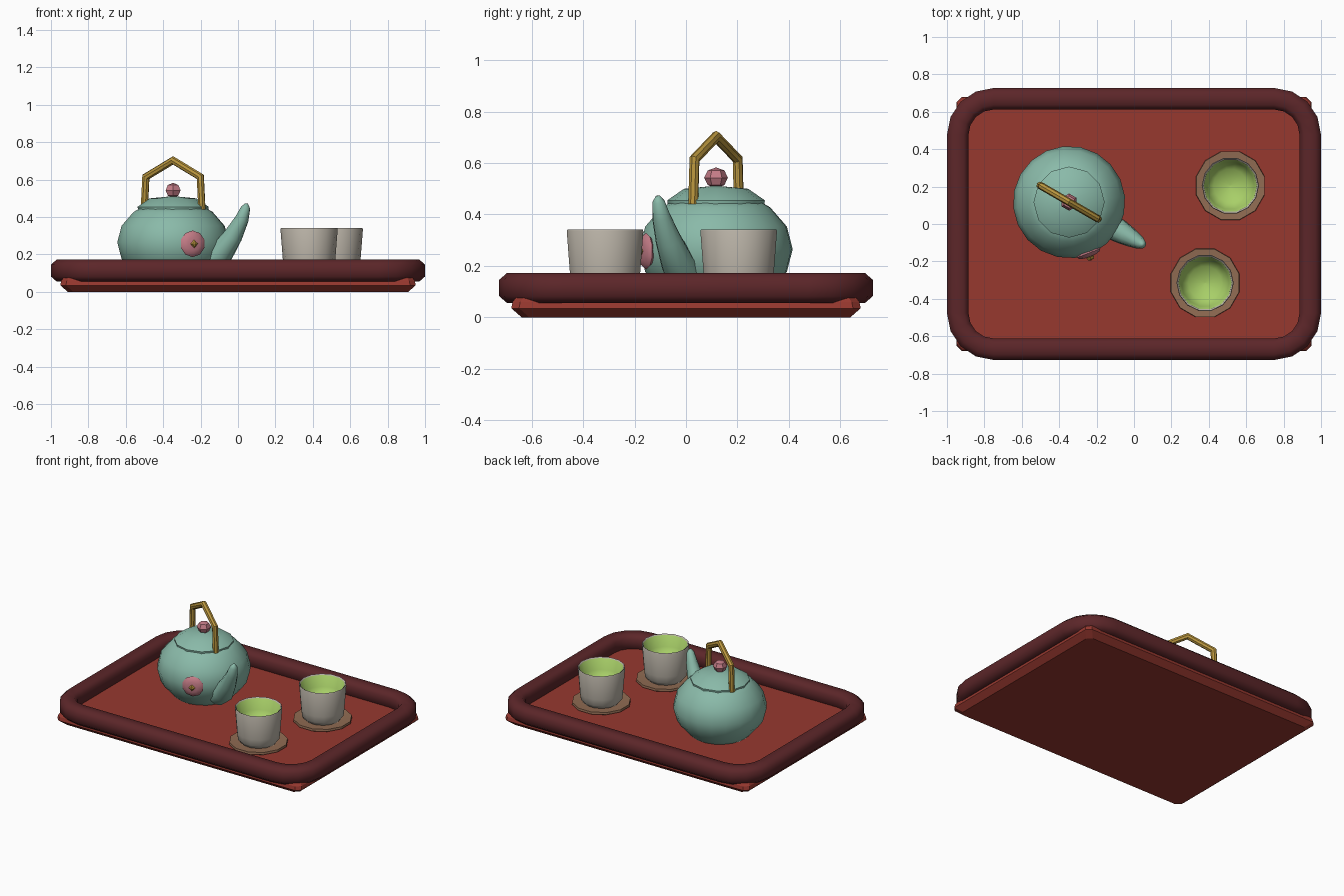
import bpy, math
from mathutils import Vector, Matrix

if "Cube" in bpy.data.objects:
    bpy.data.objects.remove(bpy.data.objects["Cube"])


def material(name, hexcol):
    m = bpy.data.materials.new(name)
    c = [int(hexcol[i:i + 2], 16) / 255 for i in (0, 2, 4)]
    m.diffuse_color = [((v + 0.055) / 1.055) ** 2.4 if v > 0.04 else v / 12.92 for v in c] + [1]
    m.use_nodes = True
    m.node_tree.nodes["Principled BSDF"].inputs["Base Color"].default_value = m.diffuse_color
    return m


RED = material("red lacquer", "97382f")
MAROON = material("dark maroon", "5c2629")
TEAL = material("celadon glaze", "8abaa9")
PINK = material("pink", "c47c87")
GOLD = material("bamboo gold", "ba963e")
CREAM = material("cream clay", "bbb4a8")
GREEN = material("tea green", "a8cf68")
BROWN = material("saucer wood", "916c53")


def loft(name, rings, mats, closed=False, matrix=Matrix(), smooth=40, pick=None):
    """Skin a list of equal vertex rings; cap both ends unless closed."""
    n = len(rings[0])
    verts = [tuple(v) for r in rings for v in r]
    faces, idx = [], []
    count = len(rings)
    for i in range(count if closed else count - 1):
        a, b = i * n, ((i + 1) % count) * n
        for j in range(n):
            k = (j + 1) % n
            faces.append((a + j, a + k, b + k, b + j))
            idx.append(pick(i) if pick else 0)
    if not closed:
        faces += [tuple(reversed(range(n))), tuple(range((count - 1) * n, count * n))]
        idx += [0, pick(count) if pick else 0]
    me = bpy.data.meshes.new(name)
    me.from_pydata(verts, [], faces)
    for m in mats:
        me.materials.append(m)
    for p, i in zip(me.polygons, idx):
        p.material_index = i
    me.shade_smooth()
    me.set_sharp_from_angle(angle=math.radians(smooth))
    ob = bpy.data.objects.new(name, me)
    ob.matrix_world = matrix
    bpy.context.collection.objects.link(ob)
    return ob


def lathe(name, profile, sides, mats, matrix, **kw):
    rings = [[(r * math.cos(math.tau * j / sides), r * math.sin(math.tau * j / sides), z)
              for j in range(sides)] for r, z in profile]
    return loft(name, rings, mats, matrix=matrix, **kw)


def rounded_rect(hx, hy, r, z, seg):
    pts = []
    for q, (sx, sy) in enumerate([(1, 1), (-1, 1), (-1, -1), (1, -1)]):
        for s in range(seg + 1):
            a = math.pi / 2 * (q + s / seg)
            pts.append((sx * (hx - r) + r * math.cos(a), sy * (hy - r) + r * math.sin(a), z))
    return pts


def tube(name, path, sides, mat, matrix, **kw):
    """Tube along (x, z, radius) points in the local xz plane, with mitred bends."""
    P = [Vector((x, 0, z)) for x, z, r in path]
    rings = []
    for i, p in enumerate(P):
        d0 = (P[i] - P[i - 1]).normalized() if i else (P[1] - P[0]).normalized()
        d1 = (P[i + 1] - P[i]).normalized() if i < len(P) - 1 else d0
        t = (d0 + d1).normalized()
        side = Vector((t.z, 0, -t.x)) / max(t.dot(d1), 0.5)
        r = path[i][2]
        rings.append([p + side * r * math.cos(math.tau * j / sides)
                      + Vector((0, r * math.sin(math.tau * j / sides), 0)) for j in range(sides)])
    return loft(name, rings, [mat], matrix=matrix, **kw)


def ball(r, h, z, steps):
    return [(max(r * math.sin(math.pi * i / steps), 0.0005), z - h * math.cos(math.pi * i / steps))
            for i in range(steps + 1)]


# tray: bevelled slab and rounded rim
loft("tray_base", [rounded_rect(0.95 - i, 0.68 - i, 0.03, z, 1) for i, z in
                   [(0.04, 0), (0, 0.035), (0.005, 0.06), (0.02, 0.08)]], [RED], smooth=25)
rim = [(0.06, -0.032), (0.06, 0.032), (0.03, 0.058), (-0.03, 0.058),
       (-0.055, 0.032), (-0.055, -0.032), (-0.03, -0.058), (0.03, -0.058)]
loft("tray_rim", [rounded_rect(0.94 + o, 0.667 + o, 0.19 + o, 0.114 + z, 4) for o, z in rim],
     [MAROON], closed=True, smooth=60)

# teapot: everything shares the pot axis, turned so the spout faces front right
pot = Matrix.Translation((-0.347, 0.117, 0)) @ Matrix.Rotation(math.radians(-30), 4, 'Z')
body = [p for p in ball(0.3, 0.23, 0.265, 8) if 0.08 < p[1] < 0.46]
lathe("teapot_body", [(0.19, 0.078)] + body + [(0.17, 0.452)], 20, [TEAL], pot, smooth=50)
lathe("teapot_lid", [(0.17, 0.432), (0.188, 0.44), (0.19, 0.455), (0.125, 0.5), (0.0005, 0.512)],
      12, [TEAL], pot, smooth=50)
lathe("lid_knob", ball(0.046, 0.04, 0.543, 4), 6, [PINK], pot, smooth=30)
tube("teapot_handle", [(-0.178, 0.44, 0.02), (-0.168, 0.615, 0.02), (0, 0.703, 0.02),
                       (0.168, 0.615, 0.02), (0.178, 0.44, 0.02)], 8, GOLD, pot)
tube("teapot_spout", [(0.22, 0.16, 0.07), (0.30, 0.21, 0.066), (0.37, 0.30, 0.052),
                      (0.425, 0.39, 0.037), (0.448, 0.45, 0.025), (0.454, 0.472, 0.008)],
     10, TEAL, pot, smooth=60)

# flower ornament on the belly, facing outwards
out = (Matrix.Translation((-0.347, 0.117, 0.257)) @ Matrix.Rotation(math.radians(-69), 4, 'Z')
       @ Matrix.Rotation(math.pi / 2, 4, 'Y'))
lathe("flower", ball(0.071, 0.022, 0.292, 6), 10, [PINK], out, smooth=50)
lathe("flower_centre", ball(0.022, 0.018, 0.315, 4), 4, [GOLD], out, smooth=20)

# two cups on saucers: cream outside, tea green inside
cup = [(0.115, 0.1), (0.135, 0.125), (0.14, 0.17), (0.153, 0.335), (0.15, 0.342), (0.142, 0.336),
       (0.128, 0.26), (0.09, 0.215), (0.0005, 0.2)]
for n, (x, y) in {"front": (0.38, -0.315), "back": (0.515, 0.205)}.items():
    at = Matrix.Translation((x, y, 0))
    lathe(n + "_saucer", [(0.16, 0.075), (0.19, 0.09), (0.188, 0.105), (0.12, 0.1)], 12, [BROWN],
          at @ Matrix.Rotation(math.radians(15), 4, 'Z'), smooth=25)
    lathe(n + "_cup", cup, 14, [CREAM, GREEN], at, smooth=55, pick=lambda i: int(i >= 5))
